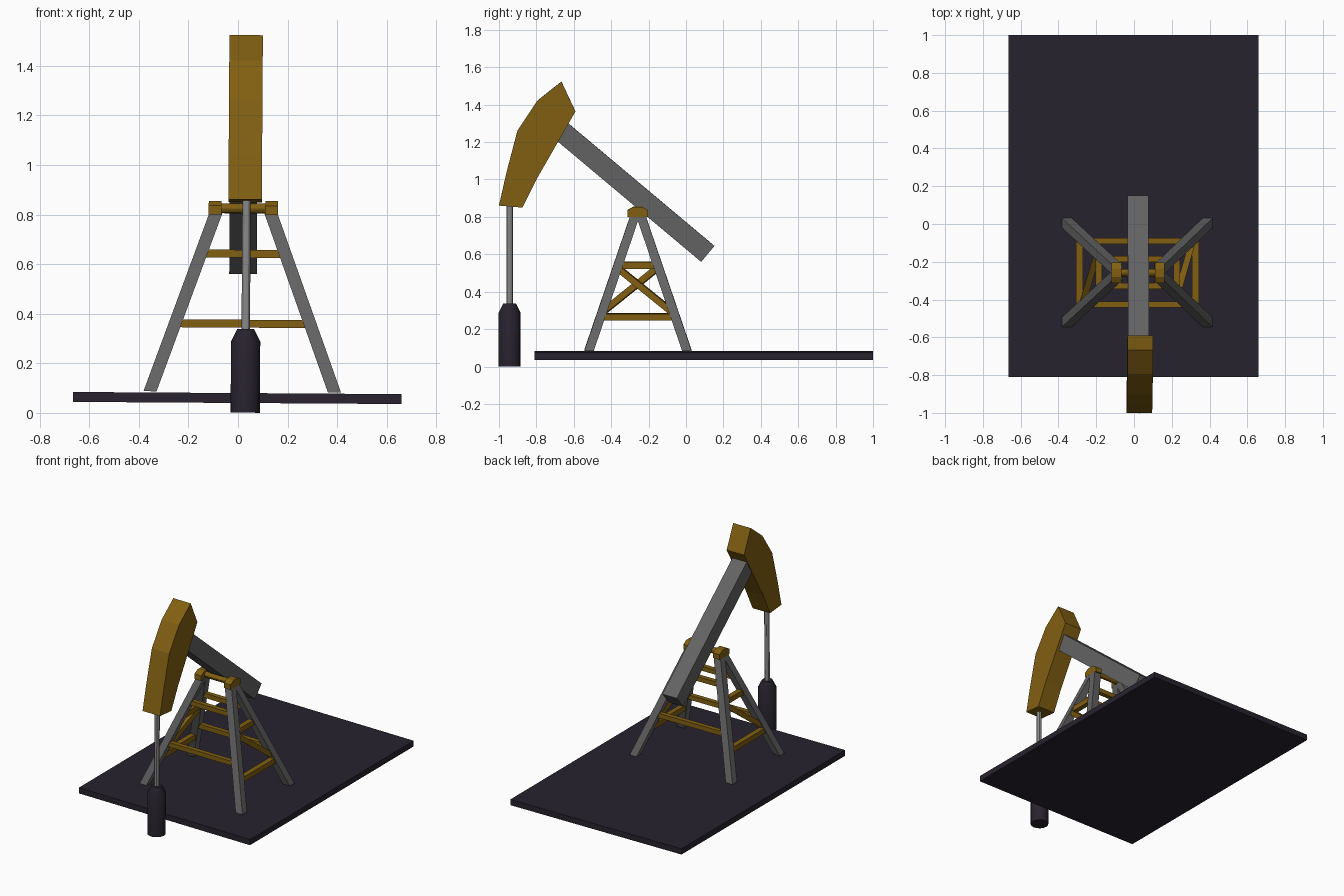
import bpy, bmesh
from math import cos, sin, tau
from mathutils import Matrix, Vector

if "Cube" in bpy.data.objects:
    bpy.data.objects.remove(bpy.data.objects["Cube"])

TILT = Matrix.Rotation(0.0065, 4, 'Y')  # the whole machine leans very slightly
CX = 0.0165                             # centre line of the frame
WELL_X, WELL_Y = 0.029, -0.943


def material(name, rgb):
    m = bpy.data.materials.new(name)
    m.diffuse_color = (*rgb, 1)
    m.use_nodes = True
    m.node_tree.nodes["Principled BSDF"].inputs["Base Color"].default_value = m.diffuse_color
    return m


GOLD = material("gold paint", (0.22, 0.115, 0.006))
DARK = material("dark metal", (0.021, 0.016, 0.027))
GREY = material("grey steel", (0.125, 0.125, 0.125))
ROD = material("polished steel", (0.25, 0.25, 0.25))


def loft(name, rings, mat, smooth=False):
    """Skin a list of equal-length point rings and cap both ends."""
    bm = bmesh.new()
    vs = [[bm.verts.new(TILT @ Vector(p)) for p in r] for r in rings]
    n = len(vs[0])
    for a, b in zip(vs, vs[1:]):
        for i in range(n):
            j = (i + 1) % n
            bm.faces.new((a[i], a[j], b[j], b[i]))
    bm.faces.new(vs[0][::-1])
    bm.faces.new(vs[-1])
    bmesh.ops.recalc_face_normals(bm, faces=bm.faces)
    me = bpy.data.meshes.new(name)
    bm.to_mesh(me)
    bm.free()
    me.materials.append(mat)
    ob = bpy.data.objects.new(name, me)
    bpy.context.collection.objects.link(ob)
    if smooth:
        bpy.context.view_layer.objects.active = ob
        ob.select_set(True)
        bpy.ops.object.shade_smooth_by_angle()
        ob.select_set(False)
    return ob


def extrude_x(name, profile, cx, width, mat):
    """Extrude a (y, z) profile along x."""
    return loft(name, [[(cx + s * width / 2, y, z) for y, z in profile] for s in (-1, 1)], mat)


def rect_xy(x, y, z, hx, hy):
    return [(x - hx, y - hy, z), (x + hx, y - hy, z), (x + hx, y + hy, z), (x - hx, y + hy, z)]


def bar(name, a, b, half, mat):
    """Square bar between two points."""
    a, b = Vector(a), Vector(b)
    d = (b - a).normalized()
    u = d.cross(Vector((0, 0, 1))).normalized() * half
    v = d.cross(u).normalized() * half
    return loft(name, [[p + u + v, p - u + v, p - u - v, p + u - v] for p in (a, b)], mat)


def lathe(name, profile, x, y, n, mat):
    return loft(name, [[(x + r * cos(tau * i / n), y + r * sin(tau * i / n), z)
                        for i in range(n)] for r, z in profile], mat, True)


# Base plate
loft("base_plate", [rect_xy(-0.003, 0.095, z, 0.6625, 0.905) for z in (0.04, 0.08)], DARK)


# Splayed legs: position of a leg's centre line at height z
def leg_point(sx, sy, z):
    t = (z - 0.085) / 0.715
    return (CX + sx * (0.372 - 0.259 * t), -0.257 + sy * (0.262 - 0.244 * t), z)


for sx, side in ((-1, "left"), (1, "right")):
    for sy, end in ((-1, "front"), (1, "back")):
        loft(f"{end}_{side}_leg",
             [rect_xy(*leg_point(sx, sy, z), 0.0265, 0.0255) for z in (0.085, 0.81)], GREY)
    # Bearing cap on top of each leg pair
    extrude_x(f"{side}_bearing_cap",
              [(-0.313, 0.8), (-0.203, 0.8), (-0.203, 0.836), (-0.235, 0.855),
               (-0.281, 0.855), (-0.313, 0.836)], CX + sx * 0.114, 0.052, GOLD)
    # Side rails and one diagonal per side
    for z, label in ((0.265, "lower"), (0.542, "upper")):
        bar(f"{side}_{label}_rail", leg_point(sx, -1, z), leg_point(sx, 1, z), 0.018, GOLD)
    bar(f"{side}_diagonal_brace", leg_point(sx, sx, 0.285), leg_point(sx, -sx, 0.53), 0.017, GOLD)

# Cross rails on the front and back of the frame
for sy, end in ((-1, "front"), (1, "back")):
    for z, label in ((0.36, "lower"), (0.642, "upper")):
        bar(f"{end}_{label}_cross_rail", leg_point(-1, sy, z), leg_point(1, sy, z), 0.016, GOLD)

# Pivot axle
loft("pivot_axle", [[(CX + s * 0.115, -0.257 + 0.02 * cos(tau * i / 12), 0.825 + 0.02 * sin(tau * i / 12))
                     for i in range(12)] for s in (-1, 1)], GOLD, True)

# Walking beam
extrude_x("walking_beam", [(0.152, 0.645), (0.081, 0.56), (-0.72, 1.232), (-0.649, 1.317)],
          CX, 0.111, GREY)

# Curved horse head
extrude_x("beam_head",
          [(-1.0, 0.861), (-0.874, 0.85), (-0.80, 1.0), (-0.591, 1.364),
           (-0.666, 1.524), (-0.794, 1.422), (-0.901, 1.262), (-0.96, 1.037)],
          0.023, 0.135, GOLD)

# Well casing and polished rod
lathe("well_casing", [(0.059, 0.001), (0.059, 0.288), (0.034, 0.338)], WELL_X, WELL_Y, 16, DARK)
lathe("pump_rod", [(0.017, 0.3), (0.017, 0.88)], WELL_X, WELL_Y, 12, ROD)
